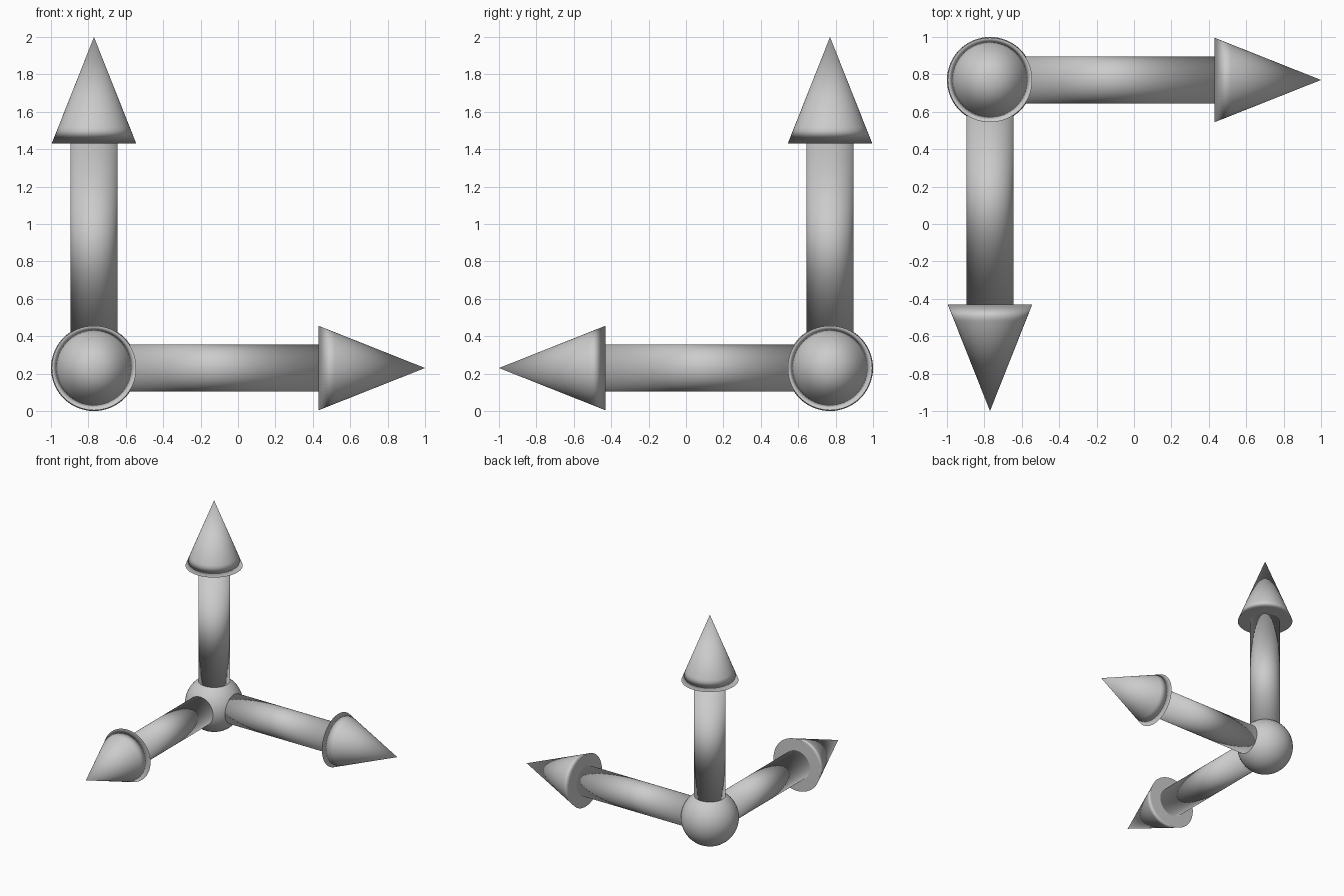
import bpy, bmesh
from math import cos, sin, pi

if "Cube" in bpy.data.objects:
    bpy.data.objects.remove(bpy.data.objects["Cube"])

R = 0.23                                # hub ball radius
HUB = (-0.77, 0.77, 0.23)
SIDES = 64


def lathe(name, profile, rotation):
    """Spin (radius, height) points round z; radius 0 makes a tip, open ends are capped."""
    bm = bmesh.new()
    rings = []
    for r, h in profile:
        n = SIDES if r else 1
        rings.append([bm.verts.new((r * cos(2 * pi * i / SIDES), r * sin(2 * pi * i / SIDES), h))
                      for i in range(n)])
    for a, b in zip(rings, rings[1:]):
        for i in range(SIDES):
            j = (i + 1) % SIDES
            upper = [b[0]] if len(b) == 1 else [b[j], b[i]]
            bm.faces.new([a[i], a[j]] + upper)
    for ring in (rings[0][::-1], rings[-1]):
        if len(ring) > 1:
            bm.faces.new(ring)
    for f in bm.faces:
        f.smooth = True
    mesh = bpy.data.meshes.new(name)
    bm.to_mesh(mesh)
    bm.free()
    ob = bpy.data.objects.new(name, mesh)
    bpy.context.collection.objects.link(ob)
    ob.location = HUB
    ob.rotation_euler = rotation
    # flat end caps, with the shading rolling over at the rim
    ob.modifiers.new("weighted", 'WEIGHTED_NORMAL').mode = 'FACE_AREA'
    return ob


# Hub ball at the shared corner
bpy.ops.mesh.primitive_uv_sphere_add(segments=64, ring_count=32, radius=R, location=HUB)
bpy.context.object.name = "hub_ball"
bpy.ops.object.shade_smooth()

# Three arrows: shaft plus cone head with a support loop near its base
BASE, TIP, HEAD_R, LOOP = 1.20, 1.77, 0.226, 0.09
loop_r = HEAD_R * (1 - LOOP / (TIP - BASE))
for axis, rot in {"x": (0, pi / 2, 0), "y": (pi / 2, 0, 0), "z": (0, 0, 0)}.items():
    lathe(axis + "_shaft", [(0.125, 0.1), (0.125, BASE + 0.02)], rot)
    lathe(axis + "_arrow_head", [(HEAD_R, BASE), (loop_r, BASE + LOOP), (0, TIP)], rot)
